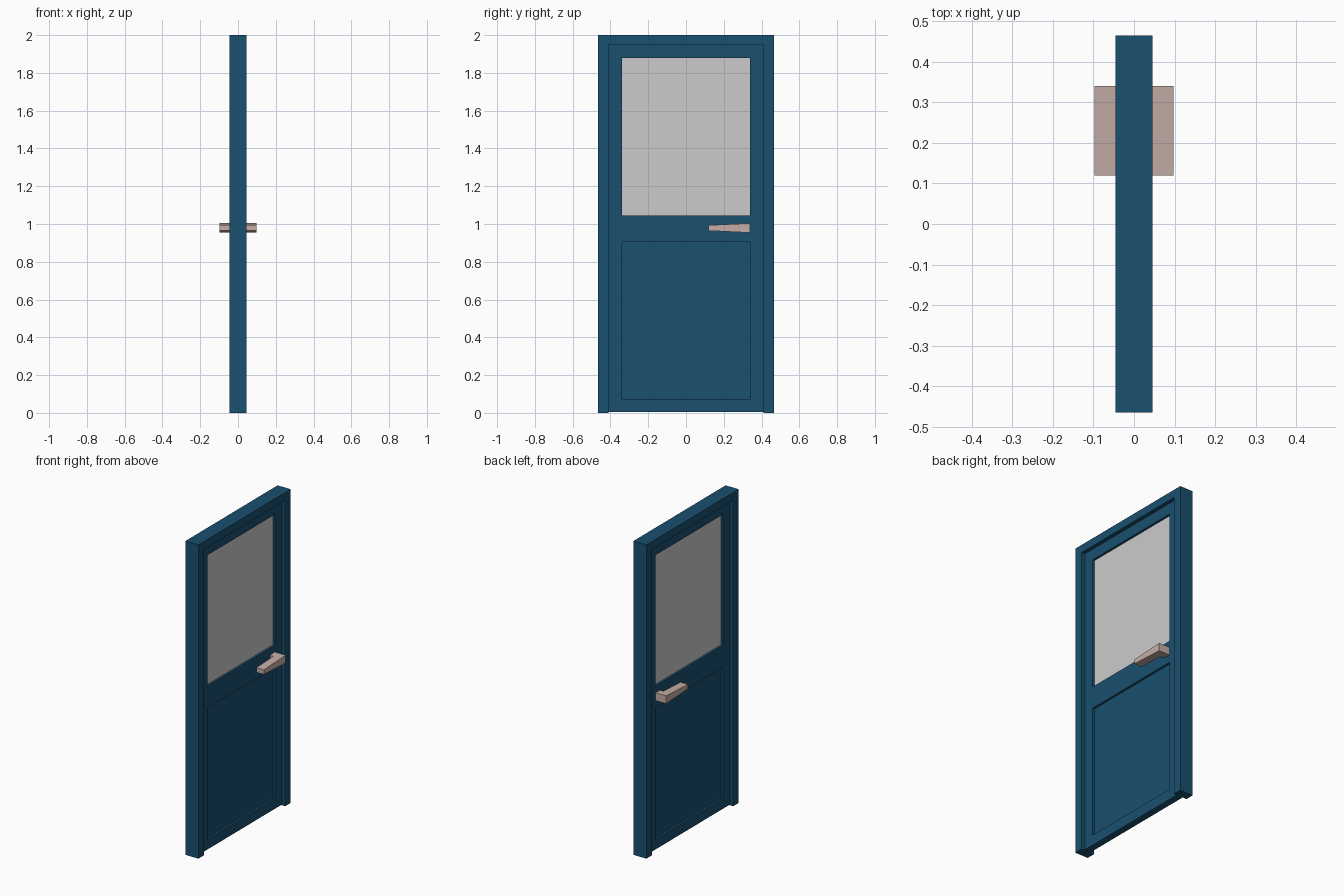
import bpy, bmesh
from mathutils import Vector

if "Cube" in bpy.data.objects:
    bpy.data.objects.remove(bpy.data.objects["Cube"])


def material(name, rgb):
    m = bpy.data.materials.new(name)
    m.diffuse_color = (*rgb, 1)
    m.use_nodes = True
    m.node_tree.nodes["Principled BSDF"].inputs["Base Color"].default_value = m.diffuse_color
    return m


BLUE = material("blue_paint", (0.01, 0.08, 0.162))
PINK = material("handle_metal", (0.56, 0.42, 0.38))


def finish(name, bm, mat=None):
    bmesh.ops.recalc_face_normals(bm, faces=bm.faces)
    me = bpy.data.meshes.new(name)
    bm.to_mesh(me)
    bm.free()
    ob = bpy.data.objects.new(name, me)
    bpy.context.collection.objects.link(ob)
    if mat:
        me.materials.append(mat)
    return ob


def extrude(bm, vec):
    """Extrude all flat faces of bm into a closed solid."""
    r = bmesh.ops.extrude_face_region(bm, geom=bm.faces[:], use_keep_orig=True)
    vs = [v for v in r["geom"] if isinstance(v, bmesh.types.BMVert)]
    bmesh.ops.translate(bm, verts=vs, vec=vec)


def slab(name, ys, zs, half, mat=None, holes=()):
    """Grid of cells in the YZ plane, minus holes, thickened along X."""
    bm = bmesh.new()
    grid = {}

    def vert(i, j):
        if (i, j) not in grid:
            grid[i, j] = bm.verts.new((-half, ys[i], zs[j]))
        return grid[i, j]

    for i in range(len(ys) - 1):
        for j in range(len(zs) - 1):
            if (i, j) not in holes:
                bm.faces.new([vert(i, j), vert(i + 1, j),
                              vert(i + 1, j + 1), vert(i, j + 1)])
    extrude(bm, Vector((2 * half, 0, 0)))
    return finish(name, bm, mat)


# Outer frame: two jambs and a head, open at the bottom
slab("door_frame", [-0.465, -0.41, 0.41, 0.465], [0, 1.95, 2.0], 0.046, BLUE, [(1, 0)])

# Door leaf with two openings
slab("door_leaf", [-0.41, -0.34, 0.34, 0.41], [0.004, 0.07, 0.905, 1.045, 1.88, 1.95],
     0.022, BLUE, [(1, 1), (1, 3)])

# Recessed lower panel and window pane
slab("lower_panel", [-0.34, 0.34], [0.07, 0.905], 0.008, BLUE)
slab("window_pane", [-0.34, 0.34], [1.045, 1.88], 0.008)

# Lever handles: L-shaped plan, tapering in height towards the tip
PLAN = [(0.022, 0.34), (0.098, 0.34), (0.098, 0.12),
        (0.045, 0.12), (0.045, 0.29), (0.022, 0.29)]
for side, name in ((1, "handle_right"), (-1, "handle_left")):
    bm = bmesh.new()
    bm.faces.new([bm.verts.new((side * x, y, -1)) for x, y in PLAN])
    extrude(bm, Vector((0, 0, 2)))
    for v in bm.verts:
        t = (v.co.y - 0.12) / 0.22
        v.co.z = 0.979 + v.co.z * (0.0145 + 0.0105 * t)
    finish(name, bm, PINK)
